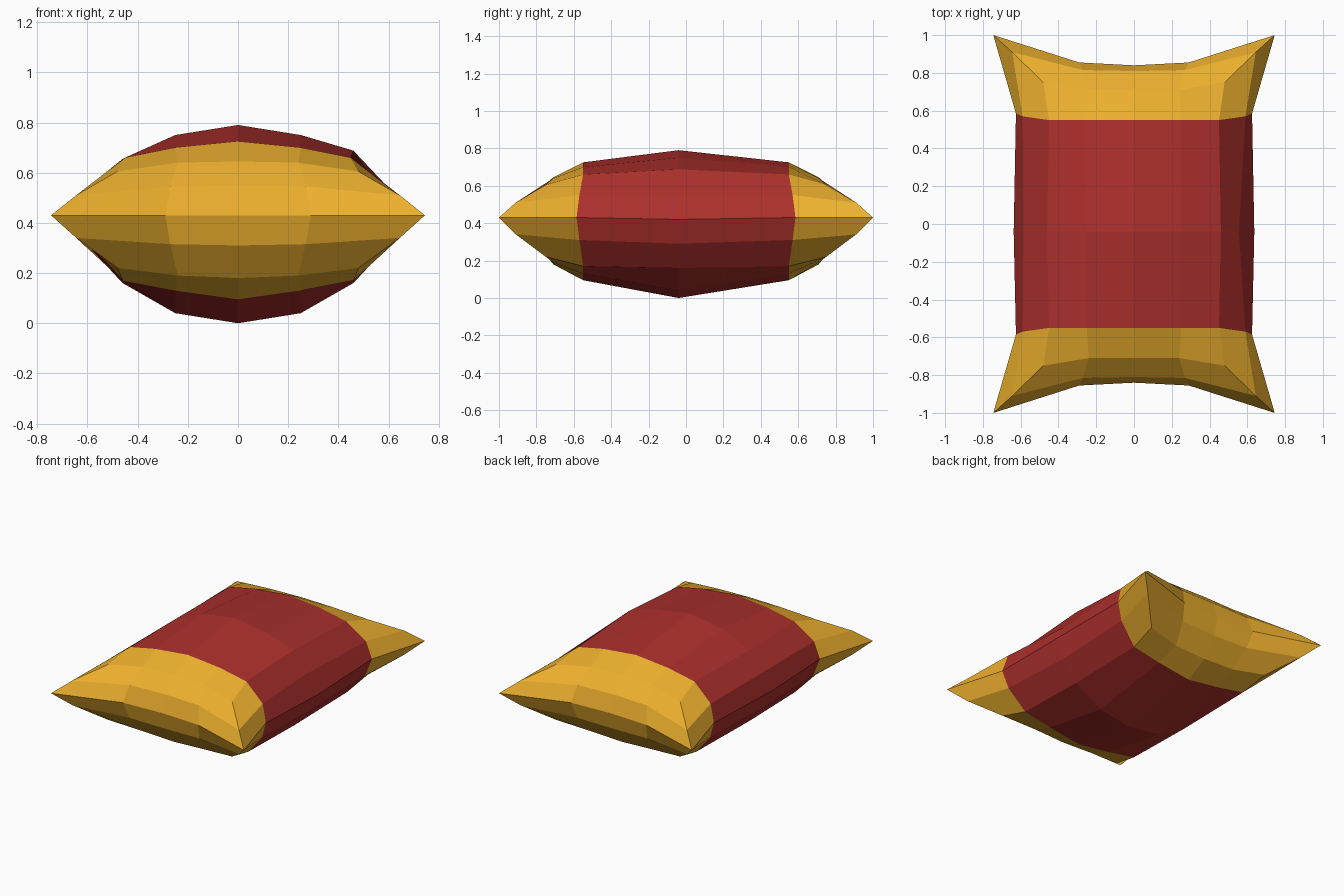
import bpy, bmesh

if "Cube" in bpy.data.objects:
    bpy.data.objects.remove(bpy.data.objects["Cube"])

# Quarter profiles, keyed by (columns from centre, rows from centre): x, |y|, z
TOP = {(0, 0): (0, 0, .79), (1, 0): (.25, 0, .75), (2, 0): (.46, 0, .655),
       (0, 1): (0, .55, .725), (1, 1): (.25, .55, .70), (2, 1): (.45, .55, .66),
       (0, 2): (0, .71, .645), (1, 2): (.24, .71, .64), (2, 2): (.48, .75, .605)}
UPPER = {(2, 0): (.585, 0, .545), (2, 1): (.59, .57, .55), (2, 2): (.645, .91, .51),
         (1, 2): (.27, .815, .545), (0, 2): (0, .81, .55)}
SEAM = {(2, 0): (.637, 0, .42), (2, 1): (.625, .585, .43), (2, 2): (.745, 1, .43),
        (1, 2): (.29, .855, .43), (0, 2): (0, .84, .43)}
LOWER = {(2, 0): (.58, 0, .29), (2, 1): (.585, .57, .31), (2, 2): (.645, .91, .34),
         (1, 2): (.27, .815, .315), (0, 2): (0, .81, .31)}
BOTTOM = {(0, 0): (0, 0, 0), (1, 0): (.25, 0, .04), (2, 0): (.46, 0, .16),
          (0, 1): (0, .55, .095), (1, 1): (.25, .55, .13), (2, 1): (.46, .55, .17),
          (0, 2): (0, .71, .18), (1, 2): (.24, .71, .19), (2, 2): (.48, .75, .22)}


def material(name, color):
    m = bpy.data.materials.new(name)
    m.diffuse_color = (*color, 1)
    m.use_nodes = True
    m.node_tree.nodes["Principled BSDF"].inputs["Base Color"].default_value = m.diffuse_color
    return m


bm = bmesh.new()


def layer(table):
    """Mirror a quarter profile into a full layer of vertices."""
    verts = {}
    for i in range(-2, 3):
        for j in range(-2, 3):
            key = (abs(i), abs(j))
            if key in table:
                x, y, z = table[key]
                y = -.04 if j == 0 else (y if j > 0 else -y)
                verts[i, j] = bm.verts.new((x if i >= 0 else -x, y, z))
    return verts


def add_face(corners, rows):
    f = bm.faces.new(corners)
    # Middle rows are the red band, end rows are gold
    f.material_index = 0 if max(abs(r) for r in rows) < 2 else 1


layers = [layer(t) for t in (TOP, UPPER, SEAM, LOWER, BOTTOM)]

# The right side is a little fuller above and steeper than the left
layers[0][2, 0].co.z = .688
layers[1][2, 0].co.x = .555

# Top and bottom panels
for g in (layers[0], layers[-1]):
    for i in range(-2, 2):
        for j in range(-2, 2):
            add_face([g[i, j], g[i + 1, j], g[i + 1, j + 1], g[i, j + 1]], (j, j + 1))

# Tapered sides meeting at the seam
loop = ([(i, -2) for i in range(-2, 2)] + [(2, j) for j in range(-2, 2)]
        + [(i, 2) for i in range(2, -2, -1)] + [(-2, j) for j in range(2, -2, -1)])
for a, b in zip(layers, layers[1:]):
    for p, q in zip(loop, loop[1:] + loop[:1]):
        add_face([a[p], a[q], b[q], b[p]], (p[1], q[1]))

bmesh.ops.recalc_face_normals(bm, faces=bm.faces)
mesh = bpy.data.meshes.new("pillow")
bm.to_mesh(mesh)
bm.free()
mesh.materials.append(material("red cloth", (.41, .029, .025)))
mesh.materials.append(material("gold cloth", (.84, .43, .027)))
bpy.context.collection.objects.link(bpy.data.objects.new("pillow", mesh))
